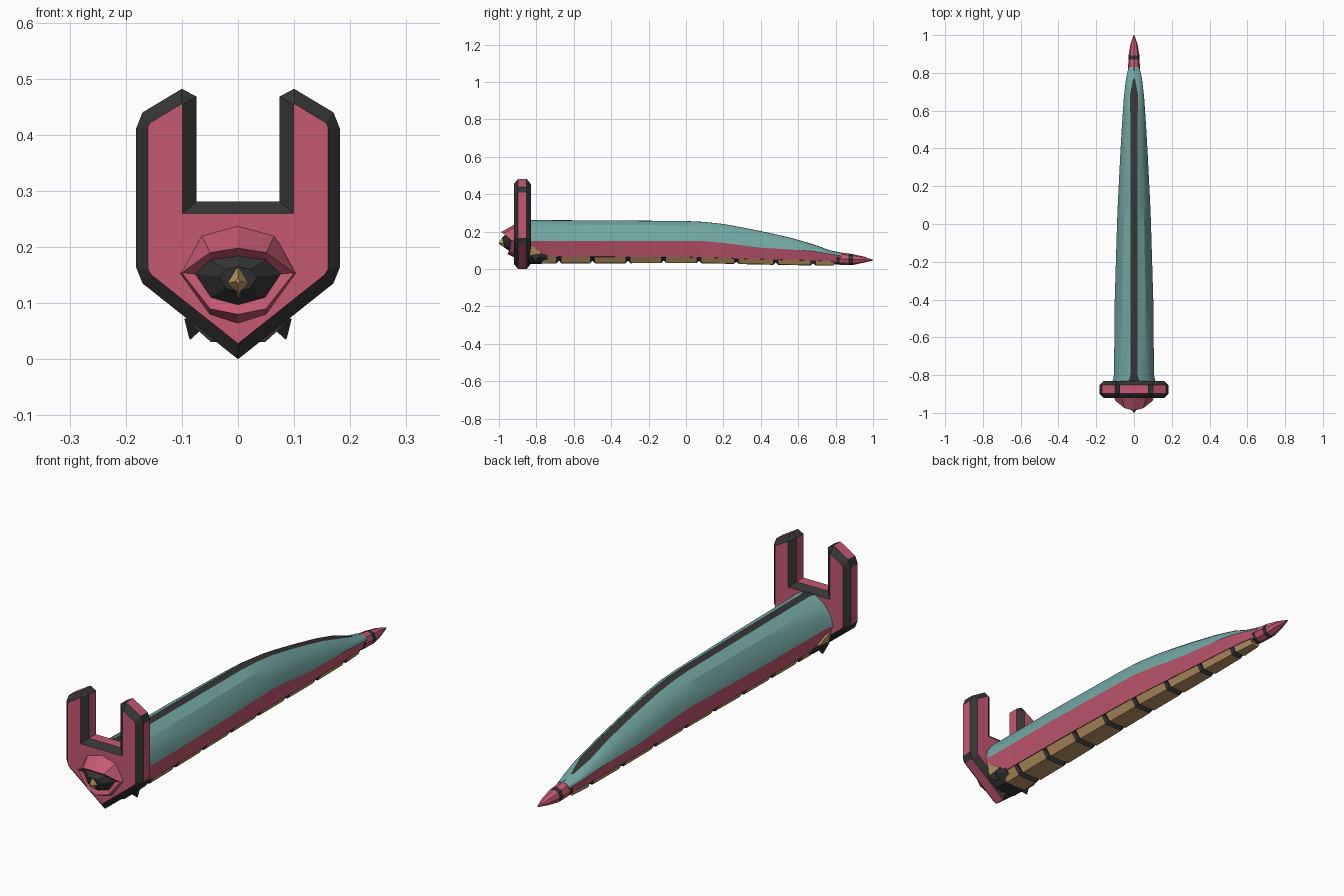
import bpy, bmesh, math

if "Cube" in bpy.data.objects:
    bpy.data.objects.remove(bpy.data.objects["Cube"])


def material(name, rgb):
    m = bpy.data.materials.new(name)
    m.diffuse_color = (*rgb, 1)
    m.use_nodes = True
    m.node_tree.nodes["Principled BSDF"].inputs["Base Color"].default_value = m.diffuse_color
    return m


PINK = material("pink", (0.56, 0.10, 0.17))
BLACK = material("charcoal", (0.035, 0.035, 0.035))
TEAL = material("teal", (0.17, 0.39, 0.37))
GOLD = material("tan", (0.52, 0.32, 0.13))


def mirrored(half):
    """Close a half outline whose first and last points lie on x = 0."""
    return half + [(-p[0], *p[1:]) for p in reversed(half[1:-1])]


def at_y(outline, y):
    return [(x, y, z) for x, z in outline]


def loft(name, rings, mats, rule=lambda i, j: 0, caps=(0, 0), smooth=False):
    """Skin equal-length rings; rule gives the material of band i, side j."""
    bm = bmesh.new()
    vs = [[bm.verts.new(p) for p in r] for r in rings]
    n = len(rings[0])
    for i in range(len(vs) - 1):
        for j in range(n):
            k = (j + 1) % n
            f = bm.faces.new((vs[i][j], vs[i][k], vs[i + 1][k], vs[i + 1][j]))
            f.material_index = rule(i, j)
    for ring, c in ((vs[0], caps[0]), (vs[-1], caps[1])):
        bm.faces.new(ring).material_index = c
    bmesh.ops.remove_doubles(bm, verts=bm.verts, dist=1e-5)
    bmesh.ops.recalc_face_normals(bm, faces=bm.faces)
    me = bpy.data.meshes.new(name)
    bm.to_mesh(me)
    bm.free()
    for m in mats:
        me.materials.append(m)
    ob = bpy.data.objects.new(name, me)
    bpy.context.collection.objects.link(ob)
    if smooth:
        bpy.ops.object.select_all(action='DESELECT')
        ob.select_set(True)
        bpy.context.view_layer.objects.active = ob
        bpy.ops.object.shade_smooth_by_angle(angle=math.radians(25))
    return ob


def lerp_table(table, y):
    for (a, *va), (b, *vb) in zip(table, table[1:]):
        if y <= b:
            t = max(0, (y - a) / (b - a))
            return [p + (q - p) * t for p, q in zip(va, vb)]
    return list(table[-1][1:])


# Forked head plate with dark bevels and a pink rim
outer = mirrored([(0, 0), (0.17, 0.135), (0.182, 0.165), (0.182, 0.41), (0.17, 0.44),
                  (0.10, 0.482), (0.074, 0.468), (0.074, 0.281), (0, 0.281)])
inner = mirrored([(0, 0.028), (0.155, 0.151), (0.16, 0.16), (0.16, 0.415), (0.157, 0.421),
                  (0.101, 0.455), (0.099, 0.454), (0.099, 0.26), (0, 0.26)])


def plate_rule(i, j):
    short = math.dist(outer[j], outer[(j + 1) % len(outer)]) < 0.04
    return 1 if i != 1 or short else 0


loft("head_plate", [at_y(inner, -0.92), at_y(outer, -0.898), at_y(outer, -0.852),
                    at_y(inner, -0.83)], [PINK, BLACK], plate_rule)

# Eye hood, recess and dark domed eye
base = [(0, -0.915, 0.24), (0.066, -0.915, 0.222), (0.104, -0.915, 0.153),
        (0.05, -0.915, 0.078), (0, -0.915, 0.062)]
rim = [(0, -0.988, 0.198), (0.05, -0.975, 0.19), (0.10, -0.935, 0.154),
       (0.05, -0.945, 0.09), (0, -0.955, 0.08)]
recess = [(0, -0.968, 0.184), (0.05, -0.958, 0.177), (0.076, -0.935, 0.152),
          (0.048, -0.94, 0.11), (0, -0.945, 0.097)]
dome = [(0, -0.985, 0.165), (0.022, -0.98, 0.16), (0.034, -0.975, 0.147),
        (0.022, -0.972, 0.127), (0, -0.975, 0.12)]
loft("eye", [mirrored(r) for r in (base, rim, recess, dome)], [PINK, BLACK],
     lambda i, j: int(i == 2), (0, 1))

# Diamond pupil
pupil = mirrored([(0, -0.965, 0.186), (0.021, -0.97, 0.135), (0, -0.945, 0.098)])
loft("pupil", [pupil, [(x * 0.15, -0.999, 0.14 + (z - 0.14) * 0.15) for x, y, z in pupil]], [GOLD])

# Body: y, half width, top, side seam, lower seam, stripe half width
BODY = [(-0.835, 0.114, 0.262, 0.150, 0.068, 0.030), (-0.80, 0.106, 0.262, 0.150, 0.067, 0.019),
        (-0.40, 0.102, 0.260, 0.150, 0.066, 0.019), (0.0, 0.090, 0.257, 0.150, 0.064, 0.018),
        (0.10, 0.086, 0.252, 0.149, 0.062, 0.018), (0.20, 0.081, 0.241, 0.140, 0.060, 0.018),
        (0.30, 0.076, 0.223, 0.126, 0.056, 0.018), (0.40, 0.071, 0.203, 0.114, 0.053, 0.018),
        (0.55, 0.062, 0.170, 0.105, 0.049, 0.019), (0.68, 0.053, 0.133, 0.095, 0.046, 0.022),
        (0.77, 0.042, 0.100, 0.080, 0.043, 0.005), (0.83, 0.029, 0.088, 0.070, 0.040, 0.003)]


def body_ring(y, w, top, seam, low, stripe):
    h = top - seam
    return at_y(mirrored([(0, top), (stripe, top - 0.001), (0.6 * w, top - 0.22 * h),
                          (0.9 * w, top - 0.62 * h), (w, seam), (0.72 * w, low),
                          (0, low - 0.008)]), y)


def body_rule(i, j):
    j = min(j, 11 - j)
    if j == 0 and i < 10:
        return 1
    return 0 if j < 4 else 2


loft("body", [body_ring(*b) for b in BODY], [TEAL, BLACK, PINK], body_rule, (0, 2), True)

# Segmented belly with dark notches
notches = [-0.68, -0.5, -0.31, -0.12, 0.07, 0.27, 0.48, 0.68]
stops = [(-0.77, 1)]
for n in notches:
    stops += [(n - 0.014, 1), (n, 0.55), (n + 0.014, 1)]
stops.append((0.79, 0.9))
belly = []
for y, s in stops:
    w, top, seam, low, _ = lerp_table(BODY, y)
    drop = (0.036 - 0.012 * (y + 0.77) / 1.56) * s
    belly.append(at_y(mirrored([(0, low + 0.01), (0.71 * w, low + 0.003),
                                (0.46 * w * (0.7 + 0.3 * s), low - drop), (0, low - drop - 0.002)]), y))
loft("belly", belly, [GOLD, BLACK], lambda i, j: int(stops[i][1] < 0.8 or stops[i + 1][1] < 0.8))

# Dark collar under the neck
collar = mirrored([(0, 0.088), (0.091, 0.084), (0.083, 0.062), (0.05, 0.032), (0, 0.026)])
loft("collar", [at_y(collar, -0.84), at_y(collar, -0.785),
                at_y([(x * 0.9, 0.055 + (z - 0.055) * 0.7) for x, z in collar], -0.74)], [BLACK])

for side, label in ((1, "right"), (-1, "left")):
    # Small downward spike
    root = [(0.055, -0.83, 0.062), (0.096, -0.83, 0.073), (0.092, -0.79, 0.073), (0.055, -0.79, 0.062)]
    tip = [(0.086, -0.80, 0.034)] * 4
    mid = [(0.6 * a[0] + 0.4 * b[0], 0.6 * a[1] + 0.4 * b[1], 0.6 * a[2] + 0.4 * b[2])
           for a, b in zip(root, tip)]
    small = [(t[0] + (a[0] - t[0]) * 0.04, t[1] + (a[1] - t[1]) * 0.04, t[2] + (a[2] - t[2]) * 0.04)
             for a, t in zip(root, tip)]
    loft("spike_" + label, [[(side * x, y, z) for x, y, z in r] for r in (root, mid, small)], [BLACK])
    # Tan triangular cheek patch
    tri = [(-0.835, 0.075), (-0.835, 0.135), (-0.765, 0.085)]
    loft("cheek_patch_" + label,
         [[(side * (0.078 + (z - 0.067) * 0.33 + d), y, z) for y, z in tri] for d in (0, 0.008)], [GOLD])

# Tail tip with dark bands: y, half width, bottom, top
TAIL = [(0.78, 0.030, 0.028, 0.096), (0.80, 0.031, 0.025, 0.094), (0.822, 0.031, 0.023, 0.090),
        (0.87, 0.030, 0.022, 0.083), (0.892, 0.029, 0.022, 0.080), (0.95, 0.019, 0.034, 0.067),
        (1.0, 0.002, 0.046, 0.050)]
loft("tail_tip", [[(w * math.cos(a * math.pi / 4), y,
                    (b + t) / 2 + (t - b) / 2 * math.sin(a * math.pi / 4)) for a in range(8)]
                  for y, w, b, t in TAIL], [PINK, BLACK], lambda i, j: int(i in (1, 3)))
